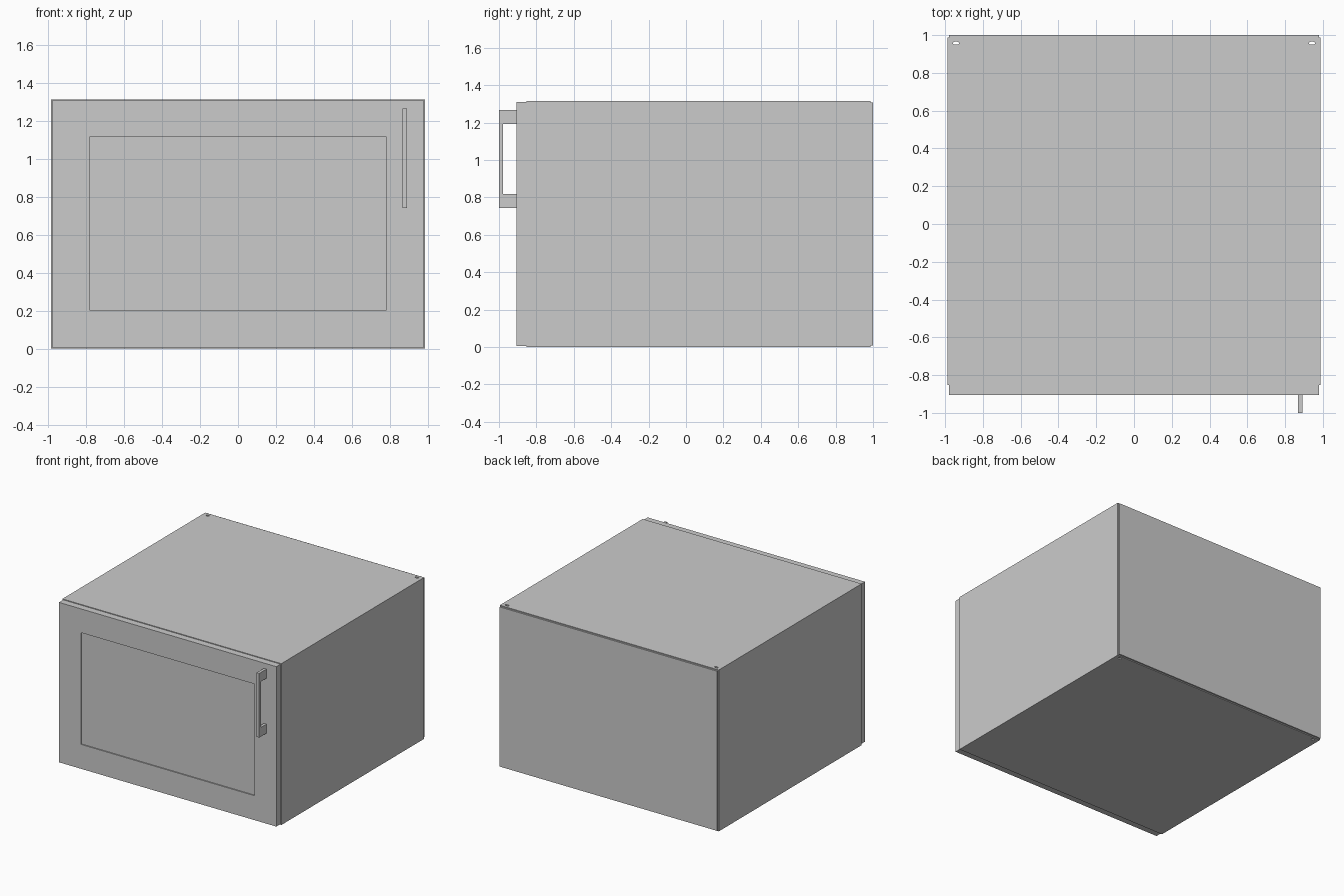
import bpy, bmesh, math

if "Cube" in bpy.data.objects:
    bpy.data.objects.remove(bpy.data.objects["Cube"])


def mesh_object(name, bm):
    bmesh.ops.recalc_face_normals(bm, faces=bm.faces[:])
    me = bpy.data.meshes.new(name)
    bm.to_mesh(me)
    bm.free()
    ob = bpy.data.objects.new(name, me)
    bpy.context.scene.collection.objects.link(ob)
    return ob


def box(name, x0, x1, y0, y1, z0, z1):
    bm = bmesh.new()
    bmesh.ops.create_cube(bm, size=1)
    for v in bm.verts:
        v.co = (x0 if v.co.x < 0 else x1,
                y0 if v.co.y < 0 else y1,
                z0 if v.co.z < 0 else z1)
    return mesh_object(name, bm)


def frame(name, outer, inner, y0, y1):
    """Rectangular tube along y; outer and inner are (x0, x1, z0, z1)."""
    bm = bmesh.new()

    def loop(r, y):
        x0, x1, z0, z1 = r
        return [bm.verts.new((x, y, z)) for x, z in
                ((x0, z0), (x1, z0), (x1, z1), (x0, z1))]

    loops = [loop(outer, y0), loop(inner, y0), loop(inner, y1), loop(outer, y1)]
    for k in range(4):
        a, b = loops[k], loops[(k + 1) % 4]
        for i in range(4):
            j = (i + 1) % 4
            bm.faces.new((a[i], a[j], b[j], b[i]))
    return mesh_object(name, bm)


def prism(bm, points, height, z0):
    """Extrude a flat xy outline upwards."""
    face = bm.faces.new([bm.verts.new((x, y, z0)) for x, y in points])
    ext = bmesh.ops.extrude_face_region(bm, geom=[face])
    for v in ext["geom"]:
        if isinstance(v, bmesh.types.BMVert):
            v.co.z += height


# Hollow cabinet shell
W, H, T = 0.987, 1.315, 0.02
shell = frame("cabinet_shell", (-W, W, 0, H), (-W + T, W - T, T, H - T), -0.852, 0.987)

# Rounded mounting slots through top and bottom, near the back corners
bm = bmesh.new()
R, HALF = 0.008, 0.008
for cx in (-0.943, 0.943):
    pts = []
    for k in range(14):
        side = 1 if k < 7 else -1
        a = math.radians(-90 + 30 * (k % 7)) + (0 if k < 7 else math.pi)
        pts.append((cx + side * HALF + R * math.cos(a), 0.957 + R * math.sin(a)))
    prism(bm, pts, H + 0.2, -0.1)
cutter = mesh_object("slot_cutter", bm)
cutter.hide_render = True
cutter.hide_viewport = False
mod = shell.modifiers.new("slots", 'BOOLEAN')
mod.operation = 'DIFFERENCE'
mod.solver = 'EXACT'
mod.object = cutter
bpy.context.view_layer.objects.active = shell
bpy.ops.object.modifier_apply(modifier=mod.name)
bpy.data.objects.remove(cutter)

# Back panel
box("back_panel", -0.98, 0.98, 0.987, 1.0, 0.007, 1.308)

# Door frame with a slightly recessed centre panel
window = (-0.783, 0.783, 0.205, 1.115)
frame("door_frame", (-0.98, 0.98, 0.006, 1.309), window, -0.906, -0.852)
box("door_panel", window[0], window[1], -0.897, -0.852, window[2], window[3])

# Bracket handle: side profile extruded across x
profile = [(-0.906, 0.743), (-1.0, 0.743), (-1.0, 1.266), (-0.906, 1.266),
           (-0.906, 1.191), (-0.979, 1.191), (-0.979, 0.818), (-0.906, 0.818)]
bm = bmesh.new()
face = bm.faces.new([bm.verts.new((0.868, y, z)) for y, z in profile])
ext = bmesh.ops.extrude_face_region(bm, geom=[face])
for v in ext["geom"]:
    if isinstance(v, bmesh.types.BMVert):
        v.co.x = 0.891
mesh_object("door_handle", bm)
